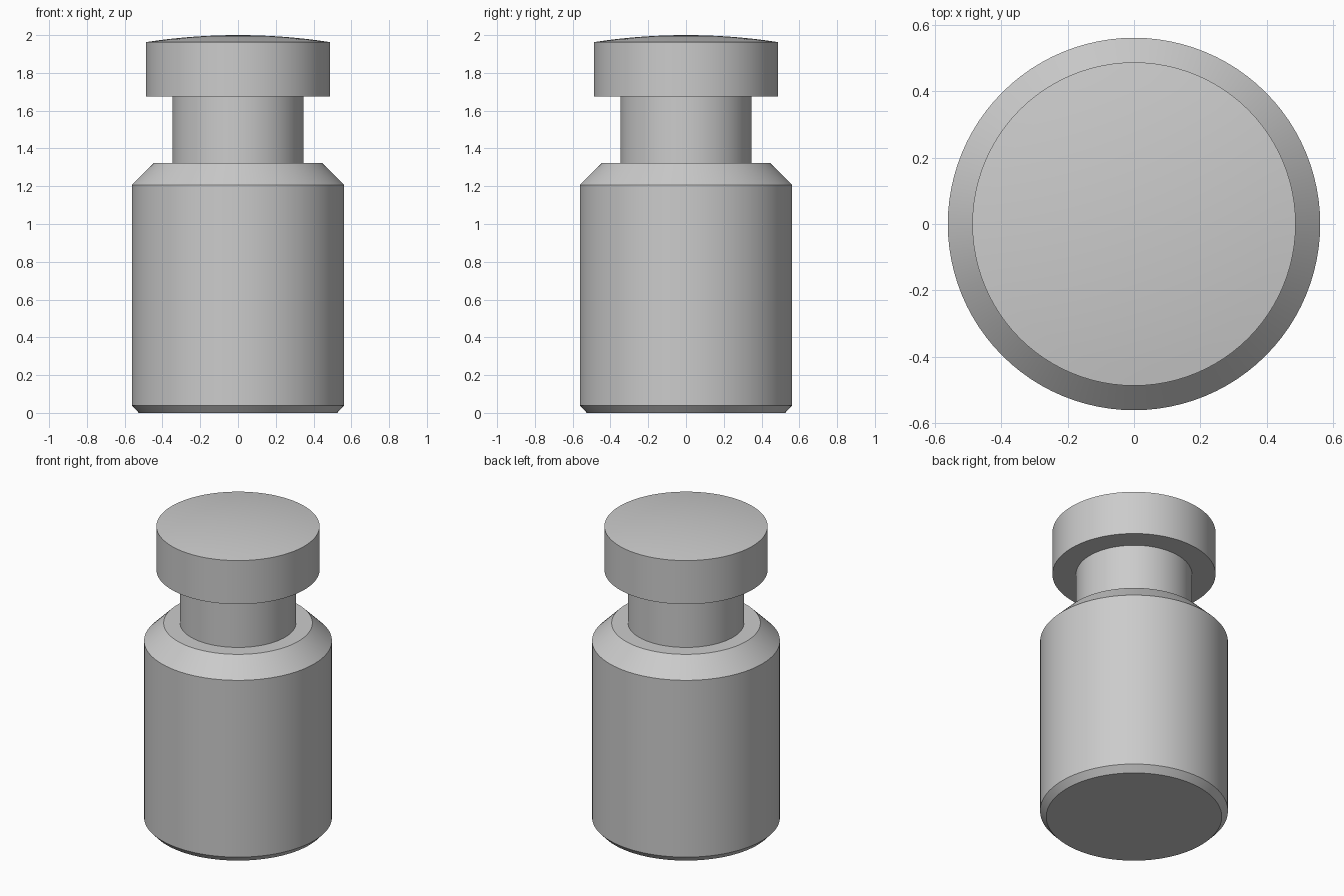
import bpy, bmesh, math

SEGMENTS = 96

if "Cube" in bpy.data.objects:
    bpy.data.objects.remove(bpy.data.objects["Cube"], do_unlink=True)

# Plain grey metal
metal = bpy.data.materials.new("grey_metal")
metal.use_nodes = True
grey = (0.6, 0.6, 0.6, 1.0)
metal.diffuse_color = grey
metal.node_tree.nodes["Principled BSDF"].inputs["Base Color"].default_value = grey


def lathe(name, profile):
    """Spin an (r, z) profile, from bottom axis to top axis, around z."""
    bm = bmesh.new()
    verts = [bm.verts.new((r, 0, z)) for r, z in profile]
    edges = [bm.edges.new(pair) for pair in zip(verts, verts[1:])]
    bmesh.ops.spin(bm, geom=verts + edges, cent=(0, 0, 0), axis=(0, 0, 1),
                   angle=math.tau, steps=SEGMENTS, use_duplicate=False)
    bmesh.ops.remove_doubles(bm, verts=bm.verts, dist=0.0001)
    bmesh.ops.recalc_face_normals(bm, faces=bm.faces)
    mesh = bpy.data.meshes.new(name)
    bm.to_mesh(mesh)
    bm.free()
    mesh.materials.append(metal)
    obj = bpy.data.objects.new(name, mesh)
    bpy.context.collection.objects.link(obj)
    bpy.ops.object.select_all(action="DESELECT")
    obj.select_set(True)
    bpy.context.view_layer.objects.active = obj
    bpy.ops.object.shade_smooth_by_angle(angle=math.radians(25))
    return obj


# Chamfered body, narrow neck and overhanging head
body_radius, neck_radius, head_radius = 0.562, 0.347, 0.488
head_edge, top = 1.963, 2.0
profile = [(0, 0), (0.525, 0), (body_radius, 0.04), (body_radius, 1.207),
           (0.445, 1.324), (neck_radius, 1.324), (neck_radius, 1.675),
           (head_radius, 1.675)]

# Shallow spherical dome on the head
rise = top - head_edge
dome_radius = (head_radius ** 2 + rise ** 2) / (2 * rise)
steps = 8
for i in range(steps + 1):
    r = head_radius * (1 - i / steps)
    profile.append((r, top - dome_radius + math.sqrt(dome_radius ** 2 - r ** 2)))

lathe("stepped_pin", profile)
